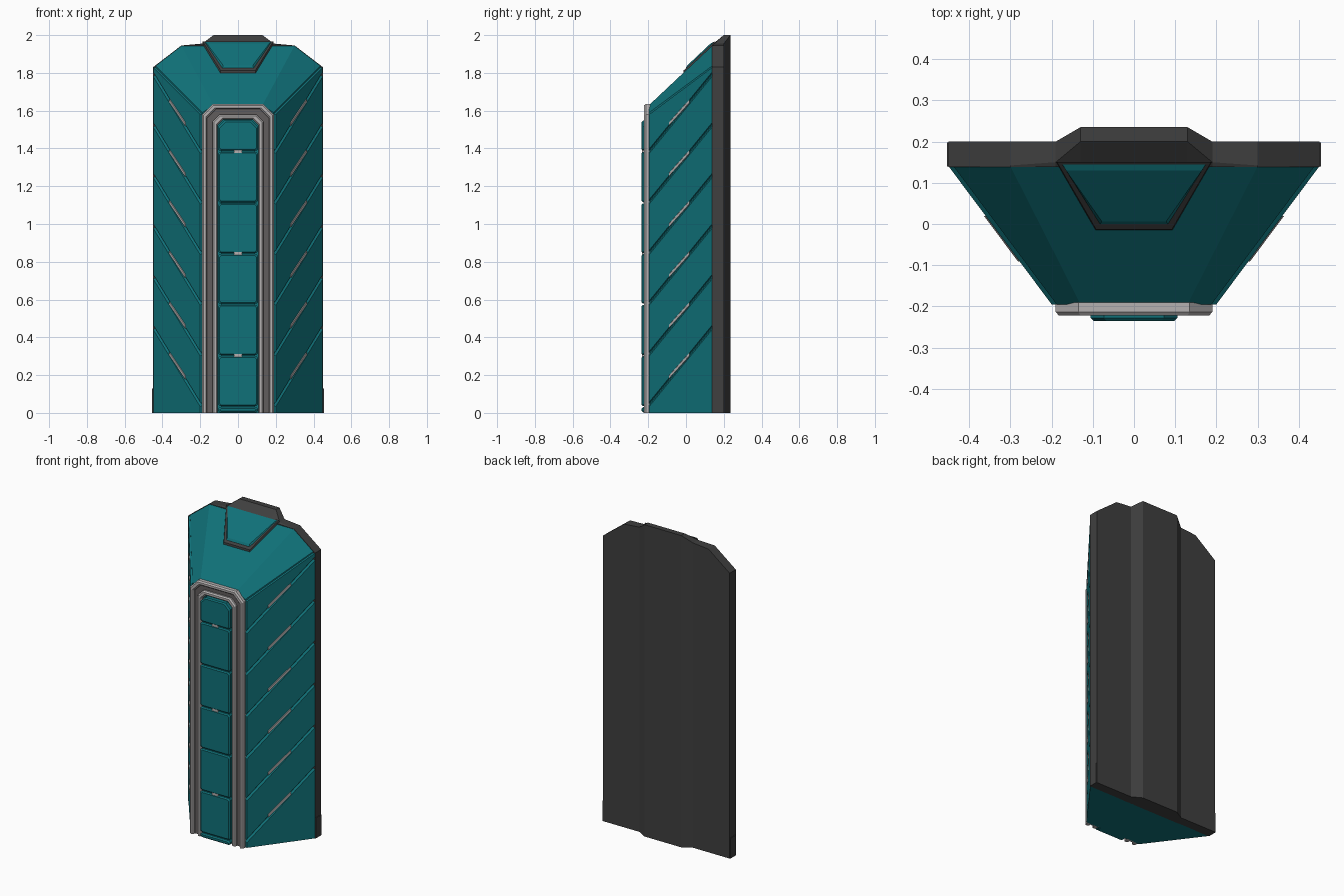
import bpy, bmesh
from mathutils import Vector

if "Cube" in bpy.data.objects:
    bpy.data.objects.remove(bpy.data.objects["Cube"])


def material(name, rgb):
    m = bpy.data.materials.new(name)
    m.diffuse_color = (*rgb, 1)
    m.use_nodes = True
    m.node_tree.nodes["Principled BSDF"].inputs["Base Color"].default_value = m.diffuse_color
    return m


TEAL = material("teal_paint", (0.005, 0.165, 0.19))
DARK = material("dark_grey", (0.05, 0.05, 0.05))
LIGHT = material("light_grey_metal", (0.46, 0.44, 0.44))
MID = material("mid_grey_recess", (0.12, 0.11, 0.11))


def loft(name, stacks, *mats, rule=None):
    """Each stack is a list of equal closed loops, bridged in order and capped."""
    bm = bmesh.new()
    for loops in stacks:
        rings = [[bm.verts.new(p) for p in loop] for loop in loops]
        n = len(rings[0])
        for a, b in zip(rings, rings[1:]):
            for i in range(n):
                j = (i + 1) % n
                bm.faces.new((a[i], a[j], b[j], b[i]))
        bm.faces.new(rings[0])
        bm.faces.new(rings[-1])
    bmesh.ops.remove_doubles(bm, verts=bm.verts, dist=1e-5)
    bmesh.ops.recalc_face_normals(bm, faces=bm.faces)
    if rule:
        for f in bm.faces:
            f.material_index = rule(f)
    me = bpy.data.meshes.new(name)
    bm.to_mesh(me)
    bm.free()
    for m in mats:
        me.materials.append(m)
    ob = bpy.data.objects.new(name, me)
    bpy.context.collection.objects.link(ob)
    return ob


def mirrored(half):
    """Half outline of (x, z), completed on the other side."""
    return half + [(-x, z) for x, z in reversed(half)]


# Body core: tapered block with a sloping faceted roof
front = mirrored([(0.188, 0), (0.188, 1.59), (0.13, 1.63)])
back = mirrored([(0.438, 0), (0.438, 1.838), (0.30, 1.945)])
loft("body_core", [[[(x, -0.195, z) for x, z in front],
                    [(x, 0.14, z) for x, z in back]]], TEAL)

# Back plate: columns of (x, mid y, back y, front top z, top z)
cols = [(0.45, 0.142, 0.20, 1.83, 1.83), (0.30, 0.142, 0.20, 1.945, 1.945),
        (0.19, 0.15, 0.20, 1.948, 1.955), (0.13, 0.20, 0.235, 1.95, 2.0)]
cols = [(-c[0], *c[1:]) for c in cols] + cols[::-1]
loft("back_plate", [[[(x, 0.138, 0), (x, 0.138, zf), (x, ym, zt), (x, yb, zt), (x, yb, 0)]
                     for x, ym, yb, zf, zt in cols]], DARK)

# Thin foot strips on the plate edges
loft("plate_foot_strips", [[[(s * x, 0.14, 0), (s * x, 0.198, 0), (s * x, 0.198, 0.13), (s * x, 0.14, 0.13)]
                            for x in (0.44, 0.454)] for s in (-1, 1)], DARK)


# Slanted side panels, separated by grooves, with a metal bar on each groove
def side(s, t, z, off):
    """Point on a side face: t runs from the front edge (0) to the back edge (1)."""
    return (s * (0.20 + 0.25 * t + off), -0.195 + 0.335 * t, z)


grooves = [0.25 + 0.268 * k for k in range(6)]
panels, bars = [], []
for s in (-1, 1):
    edges = [(0, 0)] + [(z - 0.205, z + 0.205) for z in grooves] + [(1.58, 1.83)]
    for k, ((f0, b0), (f1, b1)) in enumerate(zip(edges, edges[1:])):
        lo = 0.012 if k > 0 else 0
        hi = 0.012 if k < 6 else 0

        def quad(a, b, off):
            return [side(s, 0, f0 + a, off), side(s, 1, b0 + a, off),
                    side(s, 1, b1 - b, off), side(s, 0, f1 - b, off)]
        panels.append([quad(lo / 4, hi / 4, -0.013), quad(lo, hi, 0)])
    for z in grooves:
        bars.append([[side(s, 0.31, z - 0.07, o), side(s, 0.31, z - 0.07 + w, o),
                      side(s, 0.64, z + 0.07, o), side(s, 0.64, z + 0.07 - w, o)]
                     for o, w in ((-0.013, 0.022), (0.004, 0.016))])
loft("side_panels", panels, TEAL)
loft("side_bars", bars, LIGHT)


# Front frame: two rounded ribs with a recess, swept along a chamfered arch
def arch(d, y):
    w, top, c = 0.19 - d, 1.635 - d, 0.055 - 0.3 * d
    return [(x, y, z) for x, z in mirrored([(w, 0), (w, top - c), (w - c, top)])]


def rib(d):
    return [(d, -0.213), (d + 0.007, -0.222), (d + 0.02, -0.222), (d + 0.027, -0.213)]


profile = [(0, -0.19)] + rib(0) + [(0.027, -0.203), (0.055, -0.203)] + rib(0.055) + [(0.082, -0.19)]
loft("front_frame", [list(zip(*[arch(d, y) for d, y in profile]))], LIGHT, MID,
     rule=lambda f: int(f.normal.y < -0.9 and f.calc_center_median().y > -0.208))


# Front centre strip: backing and chamfered segments
def box(x, y0, y1, z0, z1):
    return [[(-x, y, z0), (x, y, z0), (x, y, z1), (-x, y, z1)] for y in (y0, y1)]


loft("centre_backing", [box(0.09, -0.19, -0.222, 0, 1.53)], TEAL)


def segment(z0, z1, c):
    half = [(0.105 - 0.008, z0), (0.105, z0 + 0.008), (0.105, z1 - c), (0.105 - c, z1)]
    pts, mid = mirrored(half), (z0 + z1) / 2
    k = 0.007

    def ring(y, i):
        return [(x - (i if x > 0 else -i), y, z - (i if z > mid else -i)) for x, z in pts]
    return [ring(-0.19, 0), ring(-0.228, 0), ring(-0.235, k)]


breaks = [0, 0.033, 0.303, 0.575, 0.843, 1.112, 1.385, 1.55]
loft("centre_segments",
     [segment(a + 0.003, b - 0.003, 0.032 if b == 1.55 else 0.008)
      for a, b in zip(breaks, breaks[1:])], TEAL)
loft("centre_clips", [box(0.02, -0.2, -0.233, z - 0.008, z + 0.008) for z in breaks[2:7:2]], LIGHT)


# Roof hatch: dark surround and raised teal lid on the slope
def roof(xt, yt, xb, yb, h):
    return [(x, y, 1.63 + (y + 0.195) * 0.94 + h)
            for x, y in ((-xt, yt), (xt, yt), (xb, yb), (-xb, yb))]


loft("hatch_surround", [[roof(0.19, 0.15, 0.095, -0.015, -0.01),
                         roof(0.187, 0.15, 0.092, -0.013, 0.012)]], DARK)
loft("hatch_lid", [[roof(0.178, 0.145, 0.084, -0.002, 0.0),
                    roof(0.174, 0.145, 0.082, 0.0, 0.014),
                    roof(0.165, 0.13, 0.078, 0.006, 0.02)]], TEAL)
